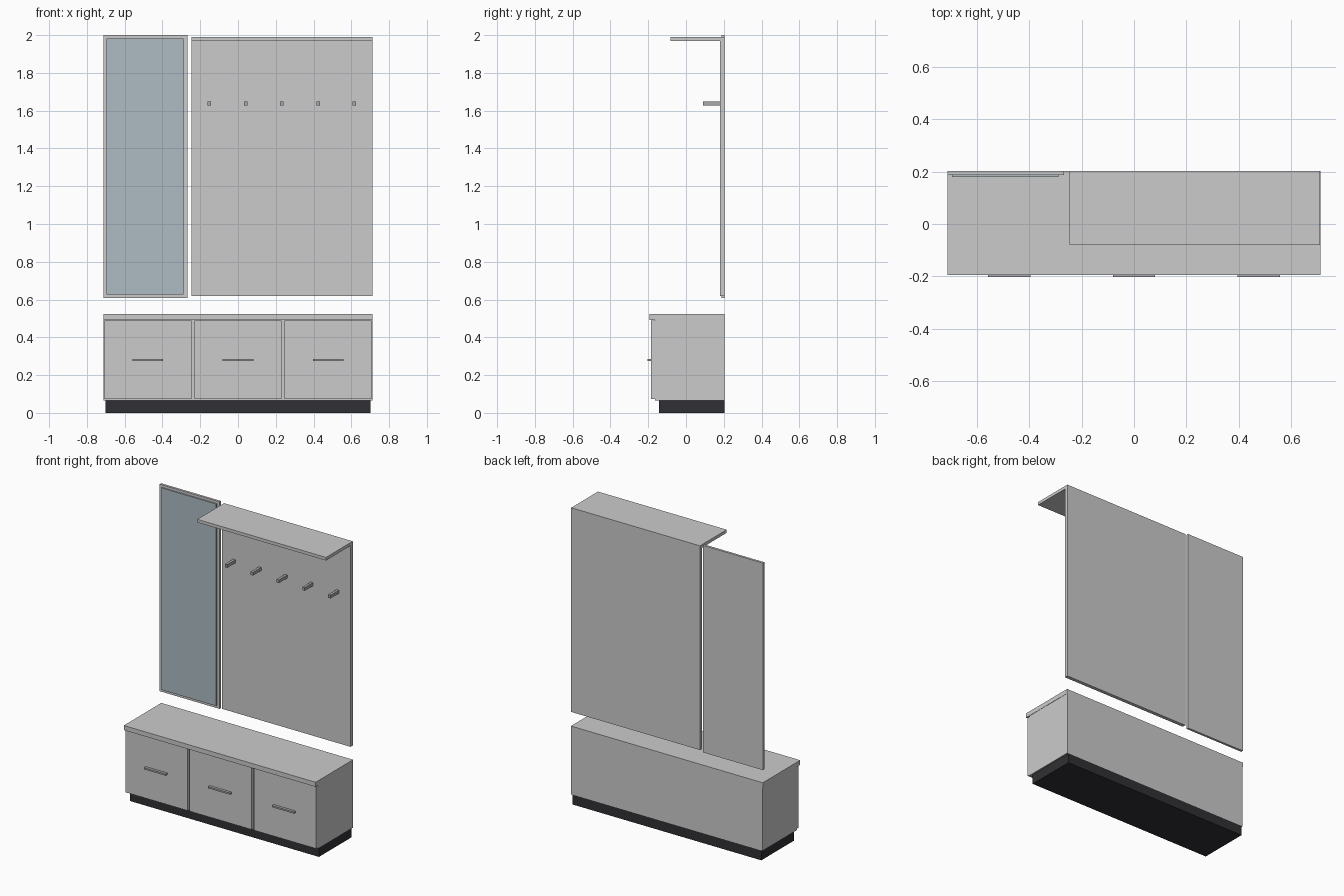
import bpy

if "Cube" in bpy.data.objects:
    bpy.data.objects.remove(bpy.data.objects["Cube"])

BACK = 0.203


def material(name, rgb):
    m = bpy.data.materials.new(name)
    m.diffuse_color = (*rgb, 1)
    m.use_nodes = True
    m.node_tree.nodes["Principled BSDF"].inputs["Base Color"].default_value = m.diffuse_color
    return m


def box(name, x, y, z, mat=None):
    """Box from (min, max) pairs on each axis."""
    bpy.ops.mesh.primitive_cube_add(
        size=1, location=[(a + b) / 2 for a, b in (x, y, z)])
    ob = bpy.context.object
    ob.name = name
    ob.scale = [b - a for a, b in (x, y, z)]
    bpy.ops.object.transform_apply(location=False, rotation=False, scale=True)
    if mat:
        ob.data.materials.append(mat)
    return ob


black = material("plinth_black", (0.03, 0.03, 0.035))
glass = material("mirror_blue", (0.42, 0.50, 0.55))
metal = material("metal_grey", (0.4, 0.4, 0.42))

# Bench: plinth, carcass and overhanging top
box("plinth", (-0.702, 0.702), (-0.143, BACK), (0, 0.066), black)
box("carcass", (-0.711, 0.711), (-0.164, BACK), (0.066, 0.493))
box("bench_top", (-0.713, 0.713), (-0.194, BACK), (0.493, 0.524))

# Three doors with bar handles
for i in (-1, 0, 1):
    cx = i * 0.477
    box("door", (cx - 0.231, cx + 0.231), (-0.184, -0.164), (0.073, 0.488))
    box("door_handle", (cx - 0.081, cx + 0.081), (-BACK, -0.184),
        (0.275, 0.286), metal)

# Mirror: backing board with glass standing slightly proud
box("mirror_backing", (-0.713, -0.268), (0.187, BACK), (0.609, 2.0))
box("mirror_glass", (-0.695, -0.288), (0.179, 0.187), (0.626, 1.983), glass)

# Coat panel with top shelf
box("coat_panel", (-0.246, 0.711), (0.179, BACK), (0.619, 1.97))
box("hat_shelf", (-0.246, 0.711), (-0.081, BACK), (1.97, 1.991))

# Row of five coat pegs
for i in range(5):
    cx = -0.152 + i * 0.192
    box("coat_peg", (cx - 0.009, cx + 0.009), (0.09, 0.179),
        (1.627, 1.648), metal)
